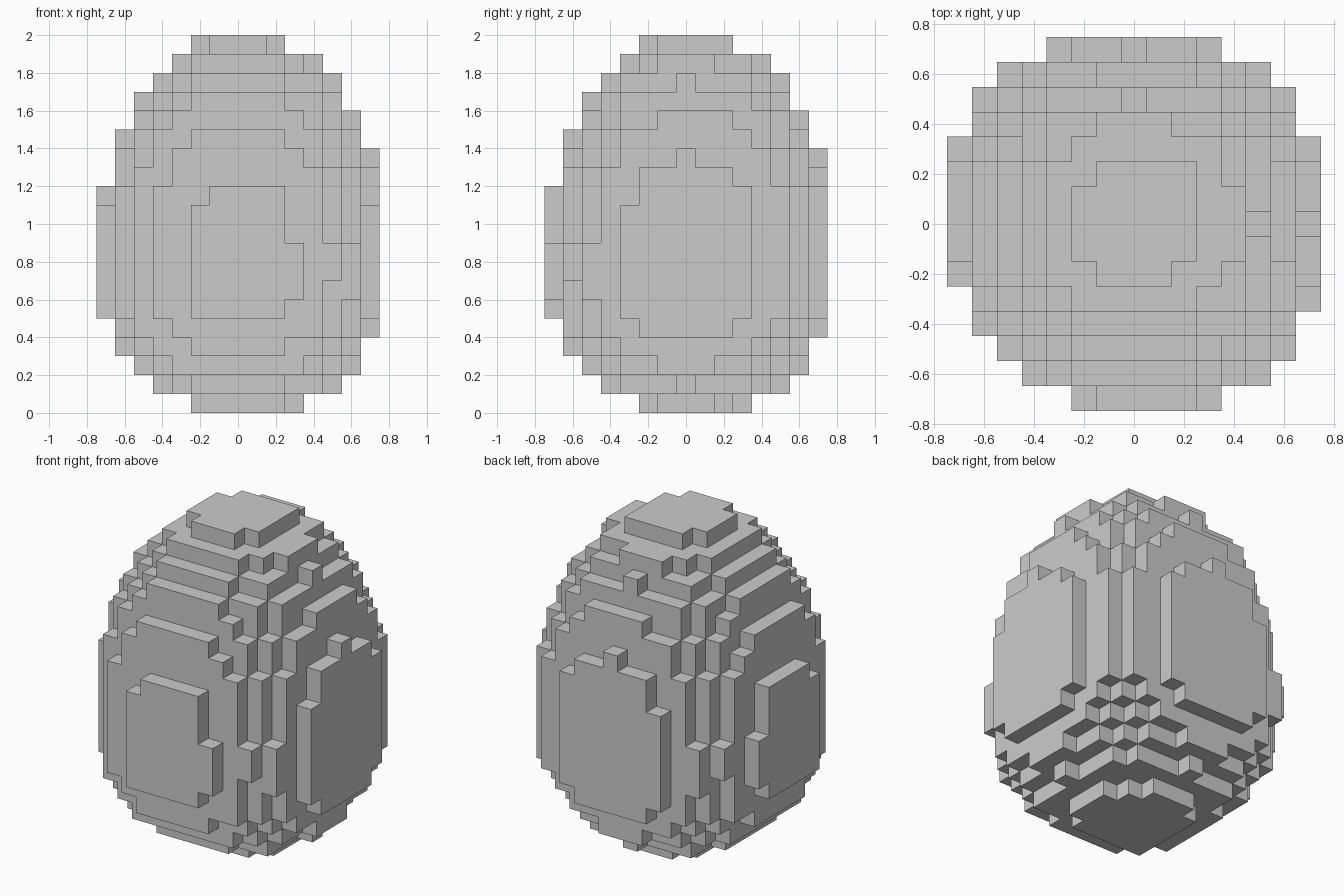
import bpy
import bmesh
from mathutils import Vector

default = bpy.data.objects.get("Cube")
if default:
    bpy.data.objects.remove(default, do_unlink=True)

CELL = 0.1      # edge length of one block
SHIFT = 0.017   # the egg's axis sits slightly off the block grid
POWER = 2.2     # roundness of each layer's outline

# Size of each block layer, bottom to top
LAYERS = [0.075, 0.204, 0.32, 0.39, 0.474, 0.53, 0.545, 0.55, 0.55, 0.53,
          0.53, 0.508, 0.48, 0.4345, 0.39, 0.332, 0.29, 0.204, 0.138, 0.052]


def filled(i, j, k):
    """Whether the block in column i, row j, layer k belongs to the egg."""
    if not 0 <= k < len(LAYERS):
        return False
    reach = sum(abs(n * CELL - SHIFT) ** POWER for n in (i, j))
    return reach < LAYERS[k]


def add_side(bm, centre, axis, sign):
    """Add the square side of a block that faces along sign * axis."""
    normal = Vector((0, 0, 0))
    normal[axis] = sign
    u = Vector((0, 0, 0))
    u[(axis + 1) % 3] = 1
    v = normal.cross(u)
    half = CELL / 2
    corners = [centre + half * (normal + a * u + b * v)
               for a, b in ((-1, -1), (1, -1), (1, 1), (-1, 1))]
    bm.faces.new([bm.verts.new(c) for c in corners])


# Egg shell: only the exposed block sides
bm = bmesh.new()
span = range(-8, 9)
for k in range(len(LAYERS)):
    for i in span:
        for j in span:
            if not filled(i, j, k):
                continue
            centre = Vector((i, j, k + 0.5)) * CELL
            for axis in range(3):
                for sign in (-1, 1):
                    neighbour = [i, j, k]
                    neighbour[axis] += sign
                    if not filled(*neighbour):
                        add_side(bm, centre, axis, sign)
bmesh.ops.remove_doubles(bm, verts=bm.verts, dist=CELL / 100)

mesh = bpy.data.meshes.new("block_egg")
bm.to_mesh(mesh)
bm.free()
egg = bpy.data.objects.new("block_egg", mesh)
bpy.context.collection.objects.link(egg)

# Plain grey
grey = bpy.data.materials.new("light_grey")
grey.use_nodes = True
colour = (0.6, 0.6, 0.6, 1)
grey.diffuse_color = colour
grey.node_tree.nodes["Principled BSDF"].inputs["Base Color"].default_value = colour
mesh.materials.append(grey)
